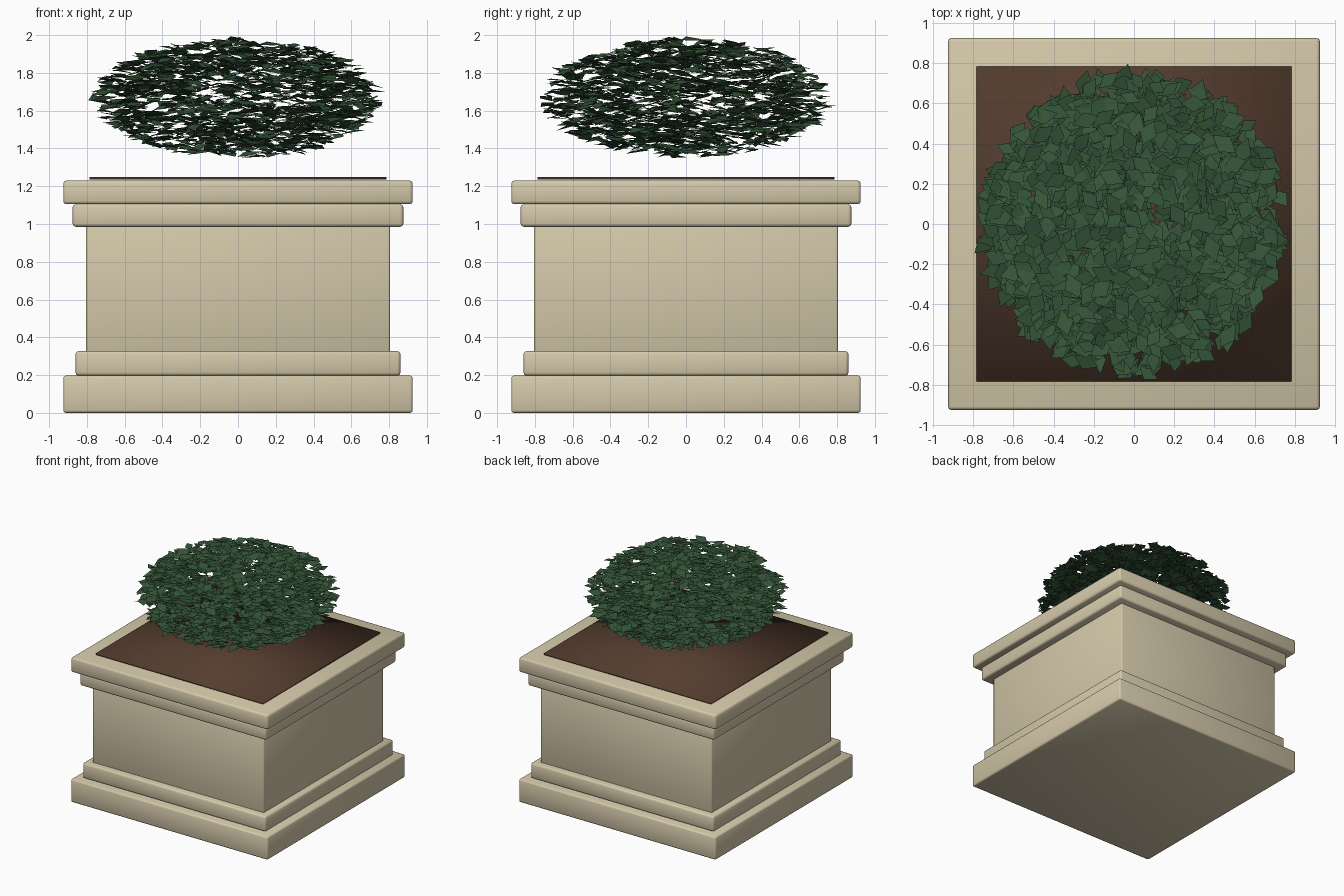
import bpy
import bmesh
import math
import random
from mathutils import Euler, Vector

random.seed(7)

cube = bpy.data.objects.get("Cube")
if cube:
    bpy.data.objects.remove(cube, do_unlink=True)


def make_material(name, rgb):
    mat = bpy.data.materials.new(name)
    mat.use_nodes = True
    color = (*rgb, 1)
    mat.diffuse_color = color
    bsdf = mat.node_tree.nodes["Principled BSDF"]
    bsdf.inputs["Base Color"].default_value = color
    bsdf.inputs["Roughness"].default_value = 0.8
    return mat


stone = make_material("cream_stone", (0.66, 0.58, 0.40))
earth = make_material("brown_soil", (0.09, 0.046, 0.028))
green = make_material("leaf_green", (0.036, 0.092, 0.040))


def add_object(name, bm, mat, smooth):
    mesh = bpy.data.meshes.new(name)
    bm.to_mesh(mesh)
    bm.free()
    mesh.materials.append(mat)
    for poly in mesh.polygons:
        poly.use_smooth = smooth
    obj = bpy.data.objects.new(name, mesh)
    bpy.context.collection.objects.link(obj)
    return obj


def slab(name, half, bottom, top, mat, bevel=0):
    """Square block between two heights, with softly rounded edges."""
    bm = bmesh.new()
    bmesh.ops.create_cube(bm, size=1)
    for v in bm.verts:
        v.co = (v.co.x * 2 * half, v.co.y * 2 * half,
                bottom + (v.co.z + 0.5) * (top - bottom))
    obj = add_object(name, bm, mat, True)
    if bevel:
        mod = obj.modifiers.new("rounded_edges", "BEVEL")
        mod.width = bevel
        mod.segments = 2
        mod.harden_normals = False
    return obj


# Stone planter, from the ground up
slab("plinth", 0.925, 0.0, 0.197, stone, 0.014)
slab("lower_molding", 0.86, 0.197, 0.327, stone, 0.016)
slab("planter_body", 0.805, 0.31, 1.0, stone, 0.010)
slab("upper_molding", 0.875, 0.985, 1.105, stone, 0.016)
slab("rim", 0.925, 1.105, 1.23, stone, 0.016)

# Soil bed
slab("soil", 0.785, 1.236, 1.249, earth)

# Bush: kite-shaped leaves, nearly level, scattered through a flattened ball
bm = bmesh.new()
center = Vector((0, 0, 1.664))
radii = Vector((0.75, 0.75, 0.315))
for _ in range(1900):
    direction = Vector([random.gauss(0, 1) for _ in range(3)]).normalized()
    spot = center + direction * radii * random.random() ** 0.2
    length = random.uniform(0.09, 0.15)
    width = length * random.uniform(0.27, 0.36)
    tilt = math.radians(17)
    turn = Euler((random.uniform(-tilt, tilt), random.uniform(-tilt, tilt),
                  random.uniform(0, math.tau))).to_matrix()
    outline = [(-length / 2, 0, 0), (0, -width, 0.006),
               (length / 2, 0, 0), (0, width, 0.006)]
    bm.faces.new([bm.verts.new(spot + turn @ Vector(p)) for p in outline])
add_object("bush_leaves", bm, green, False)
